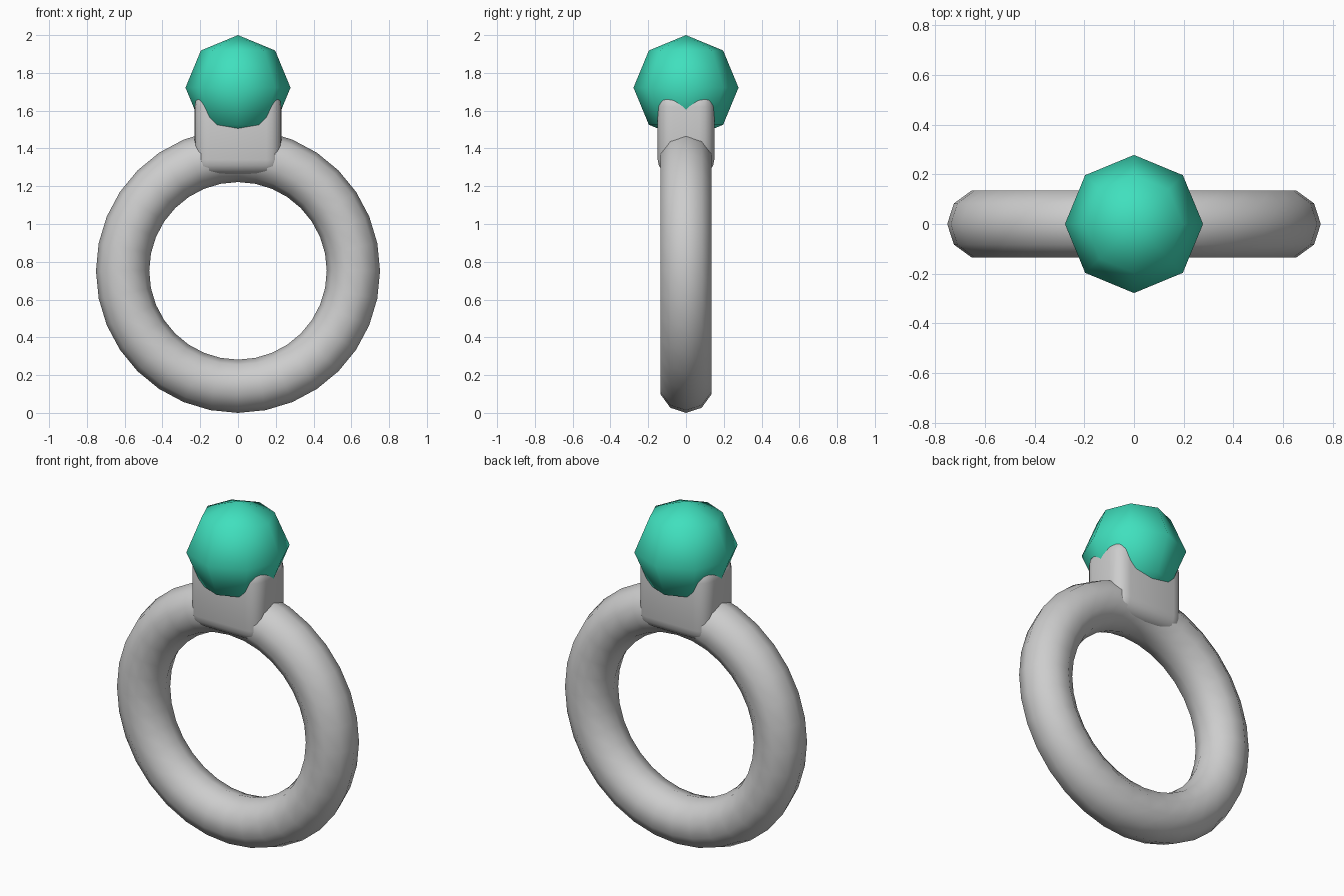
import bpy

# Remove the default cube
cube = bpy.data.objects.get("Cube")
if cube:
    bpy.data.objects.remove(cube, do_unlink=True)


def make_material(name, color):
    mat = bpy.data.materials.new(name)
    mat.use_nodes = True
    mat.diffuse_color = color
    mat.node_tree.nodes["Principled BSDF"].inputs["Base Color"].default_value = color
    return mat


def finish(name, mat):
    obj = bpy.context.object
    obj.name = name
    obj.data.materials.append(mat)
    bpy.ops.object.shade_smooth()
    return obj


silver = make_material("silver_grey", (0.61, 0.61, 0.61, 1))
green = make_material("gem_green", (0.051, 0.745, 0.515, 1))

# Band: upright ring with a ten-sided section
bpy.ops.mesh.primitive_torus_add(
    major_segments=32, minor_segments=10, major_radius=0.611, minor_radius=0.141,
    location=(0, 0, 0.752), rotation=(1.570796, 0, 0))
finish("band", silver)

# Setting: rounded block sunk into the band and the gem
BOTTOM, TOP = 1.26, 1.70
bpy.ops.mesh.primitive_cube_add(size=1, location=(0, 0, (BOTTOM + TOP) / 2))
bpy.context.object.scale = (0.46, 0.30, TOP - BOTTOM)
bpy.ops.object.transform_apply(location=False, rotation=False, scale=True)
setting = finish("setting", silver)
bevel = setting.modifiers.new("rounding", "BEVEL")
bevel.width = 0.08
bevel.segments = 4

# Gem: coarse faceted ball
bpy.ops.mesh.primitive_uv_sphere_add(
    segments=8, ring_count=4, radius=0.278, location=(0, 0, 1.722))
finish("gem", green)
